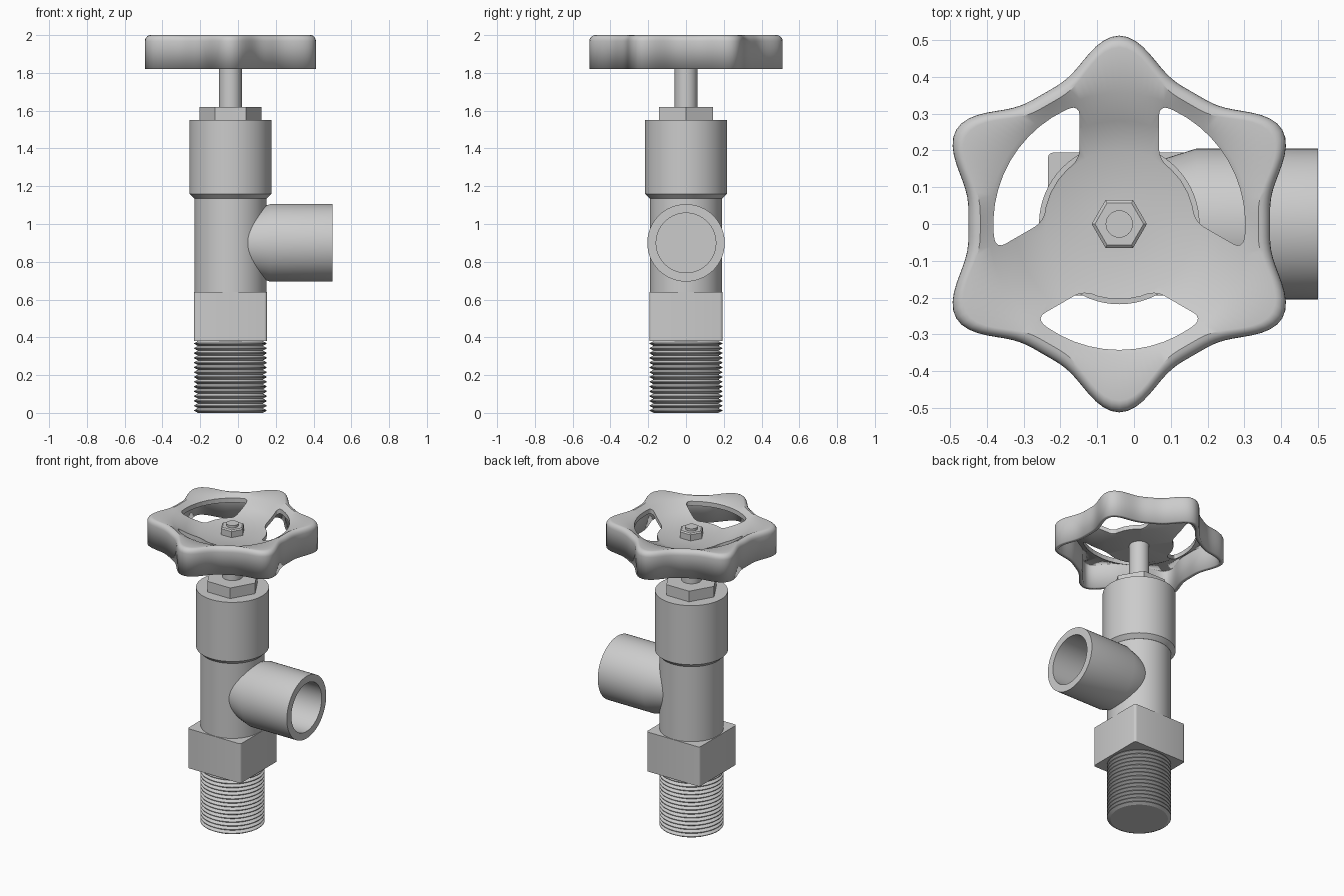
import bpy, bmesh
from math import sin, cos, pi, radians, asin

if "Cube" in bpy.data.objects:
    bpy.data.objects.remove(bpy.data.objects["Cube"])

CX = -0.04  # valve axis


def finish(name, bm, angle=35):
    bmesh.ops.recalc_face_normals(bm, faces=bm.faces)
    me = bpy.data.meshes.new(name)
    bm.to_mesh(me)
    bm.free()
    ob = bpy.data.objects.new(name, me)
    bpy.context.collection.objects.link(ob)
    bpy.ops.object.select_all(action='DESELECT')
    bpy.context.view_layer.objects.active = ob
    ob.select_set(True)
    if angle:
        bpy.ops.object.shade_smooth_by_angle(angle=radians(angle))
    return ob


def skin(bm, rings):
    """Join successive closed rings of vertices with quads."""
    n = len(rings[0])
    for a, b in zip(rings, rings[1:]):
        for i in range(n):
            j = (i + 1) % n
            bm.faces.new((a[i], a[j], b[j], b[i]))


def lathe(name, profile, n=64, place=lambda x, y, h: (CX + x, y, h), angle=35):
    """Revolve (radius, height) points and cap both ends."""
    bm = bmesh.new()
    rings = [[bm.verts.new(place(r * cos(2 * pi * i / n), r * sin(2 * pi * i / n), h))
              for i in range(n)] for r, h in profile]
    skin(bm, rings)
    bm.faces.new(rings[0])
    bm.faces.new(rings[-1])
    return finish(name, bm, angle)


# Threaded inlet
pitch, turns = 0.38 / 15, 15
thread = [(0.172, 0)]
for i in range(turns):
    z = i * pitch
    thread += [(0.192, z + pitch * 0.42), (0.192, z + pitch * 0.58), (0.172, z + pitch)]
lathe("threaded_inlet", thread, angle=25)

# Square wrench block
bm = bmesh.new()
bmesh.ops.create_cube(bm, size=1)
for v in bm.verts:
    v.co = (CX + v.co.x * 0.388, v.co.y * 0.388, 0.51 + v.co.z * 0.26)
upright = [e for e in bm.edges if abs(e.verts[0].co.z - e.verts[1].co.z) > 0.1]
bmesh.ops.bevel(bm, geom=upright, offset=0.015, segments=3, profile=0.5, affect='EDGES')
finish("wrench_block", bm)

# Body, bonnet, packing nut, stem
lathe("body", [(0.191, 0.63), (0.191, 1.15)])
lathe("bonnet", [(0.192, 1.135), (0.218, 1.16), (0.218, 1.55)])
lathe("packing_nut", [(0.165, 1.54), (0.165, 1.62)], n=6, angle=0)
lathe("stem", [(0.06, 1.6), (0.06, 1.9)], n=40)

# Side outlet with bore, tapering into the body
lathe("side_outlet",
      [(0.15, 0.0), (0.167, 0.05), (0.205, 0.17), (0.205, 0.5), (0.158, 0.5), (0.158, 0.155)],
      place=lambda x, y, h: (h, x, 0.9 + y))


# Handwheel: dished shell with a six-lobed rim
def lobe(t):
    c = 6 * (t - pi / 2)
    return 0.45 + 0.051 * cos(c) + 0.0105 * cos(2 * c)


N = 144
angles = [2 * pi * i / N for i in range(N)]
bm = bmesh.new()


def ring(radius, z):
    return [bm.verts.new((CX + radius(t) * cos(t), radius(t) * sin(t), z)) for t in angles]


rings = [ring(lambda t, r=r: r, z) for r, z in ((0.05, 1.91), (0.2, 1.91), (0.28, 1.943), (0.355, 1.985))]
for k in range(6):
    a = k / 5 * pi / 2
    rings.append(ring(lambda t: lobe(t) - 0.032 * (1 - sin(a)), 1.968 + 0.032 * cos(a)))
rings.append(ring(lobe, 1.82))
skin(bm, rings)
bm.faces.new(rings[0])
wheel = finish("handwheel", bm, 30)
# make sure the shell faces upward so it thickens inward
if max(wheel.data.polygons, key=lambda p: len(p.vertices)).normal.z < 0:
    wheel.data.flip_normals()

# Cutter for the three windows between the spokes
bm = bmesh.new()
R_IN, R_OUT, HALF = 0.205, 0.342, 0.108
for mid in (30, 150, 270):
    pts, corners = [], []
    for r, n, s in ((R_IN, 5, 1), (R_OUT, 12, -1)):
        half = radians(60) - asin(HALF / r)
        corners += [len(pts), len(pts) + n]
        for i in range(n + 1):
            t = radians(mid) + s * half * (2 * i / n - 1)
            pts.append((CX + r * cos(t), r * sin(t)))
    lo = [bm.verts.new((x, y, 1.7)) for x, y in pts]
    hi = [bm.verts.new((x, y, 2.1)) for x, y in pts]
    skin(bm, [lo, hi])
    bm.faces.new(lo)
    bm.faces.new(hi)
    edges = [bm.edges.get((lo[i], hi[i])) for i in corners]
    bmesh.ops.bevel(bm, geom=edges, offset=0.028, segments=4, profile=0.5, affect='EDGES')
cutter = finish("window_cutter", bm, 0)
cutter.hide_render = True

bpy.context.view_layer.objects.active = wheel
shell = wheel.modifiers.new("shell", 'SOLIDIFY')
shell.thickness = 0.026
shell.offset = -1
cut = wheel.modifiers.new("windows", 'BOOLEAN')
cut.operation = 'DIFFERENCE'
cut.solver = 'EXACT'
cut.object = cutter
for m in ("shell", "windows"):
    bpy.ops.object.modifier_apply(modifier=m)
bpy.data.objects.remove(cutter)

# Retaining nut and stud end on the hub
lathe("wheel_nut", [(0.075, 1.9), (0.075, 1.95), (0.066, 1.957)], n=6, angle=0)
lathe("stud_end", [(0.037, 1.9), (0.037, 1.972)], n=32)
